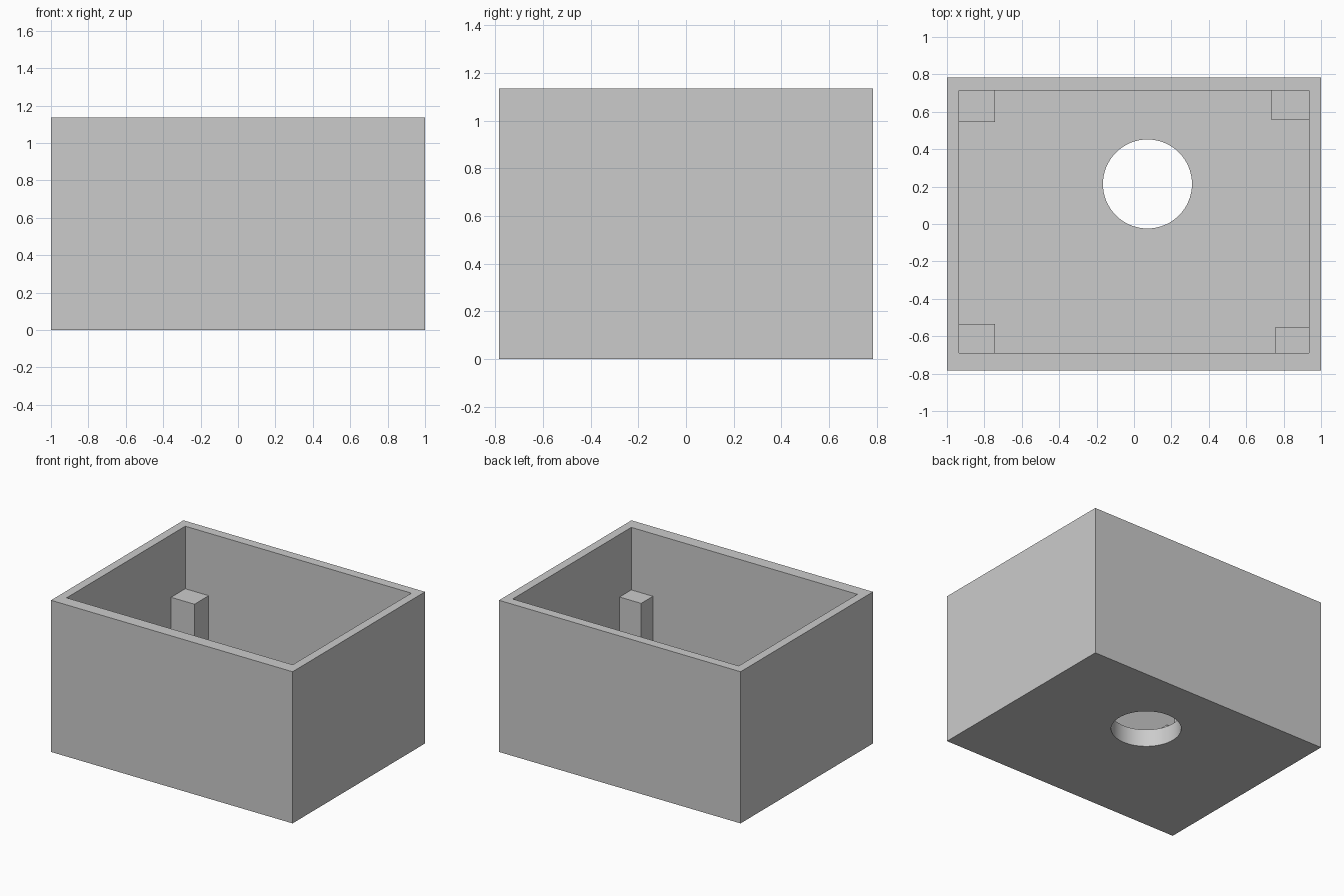
import bpy

old = bpy.data.objects.get("Cube")
if old:
    bpy.data.objects.remove(old, do_unlink=True)

HEIGHT, FLOOR, POST_TOP = 1.135, 0.13, 0.667
HALF_X, HALF_Y = 1.0, 0.783
IN_X, IN_FRONT, IN_BACK = 0.936, -0.69, 0.713   # inner wall faces
EMBED = 0.02                                    # how far posts sink into walls and floor

grey = bpy.data.materials.new("plain grey")
grey.diffuse_color = (0.6, 0.6, 0.6, 1)
grey.use_nodes = True
grey.node_tree.nodes["Principled BSDF"].inputs["Base Color"].default_value = (0.6, 0.6, 0.6, 1)


def box(name, low, high):
    """Box between two opposite corners."""
    centre = [(a + b) / 2 for a, b in zip(low, high)]
    bpy.ops.mesh.primitive_cube_add(size=1, location=centre)
    ob = bpy.context.object
    ob.name = name
    ob.scale = [b - a for a, b in zip(low, high)]
    bpy.ops.object.transform_apply(location=False, rotation=False, scale=True)
    ob.data.materials.append(grey)
    return ob


def cut(target, cutter):
    """Subtract the cutter, then discard it."""
    cutter.hide_render = True
    mod = target.modifiers.new("cut", "BOOLEAN")
    mod.operation = "DIFFERENCE"
    mod.solver = "EXACT"
    mod.object = cutter
    bpy.context.view_layer.objects.active = target
    bpy.ops.object.modifier_apply(modifier=mod.name)
    bpy.data.objects.remove(cutter, do_unlink=True)


# Open-topped box with uneven walls
shell = box("open_box", (-HALF_X, -HALF_Y, 0), (HALF_X, HALF_Y, HEIGHT))
cut(shell, box("cavity_cutter", (-IN_X, IN_FRONT, FLOOR), (IN_X, IN_BACK, HEIGHT + 1)))

# Round hole through the floor
bpy.ops.mesh.primitive_cylinder_add(vertices=64, radius=0.238, depth=1, location=(0.072, 0.214, 0))
hole = bpy.context.object
hole.data.materials.append(grey)
cut(shell, hole)

# Smooth hole wall, crisp box edges
bpy.ops.object.select_all(action="DESELECT")
shell.select_set(True)
bpy.context.view_layer.objects.active = shell
bpy.ops.object.shade_smooth_by_angle(angle=0.5)

# Corner posts: side, end and the position of the exposed corner
posts = {
    "back_right_post": (-1, 1, -0.742, 0.545),
    "back_left_post": (1, 1, 0.735, 0.556),
    "front_right_post": (-1, -1, -0.742, -0.535),
    "front_left_post": (1, -1, 0.757, -0.551),
}
for name, (side, end, x, y) in posts.items():
    wall_x = side * (IN_X + EMBED)
    wall_y = IN_BACK + EMBED if end > 0 else IN_FRONT - EMBED
    box(name, (min(x, wall_x), min(y, wall_y), FLOOR - EMBED),
        (max(x, wall_x), max(y, wall_y), POST_TOP))
